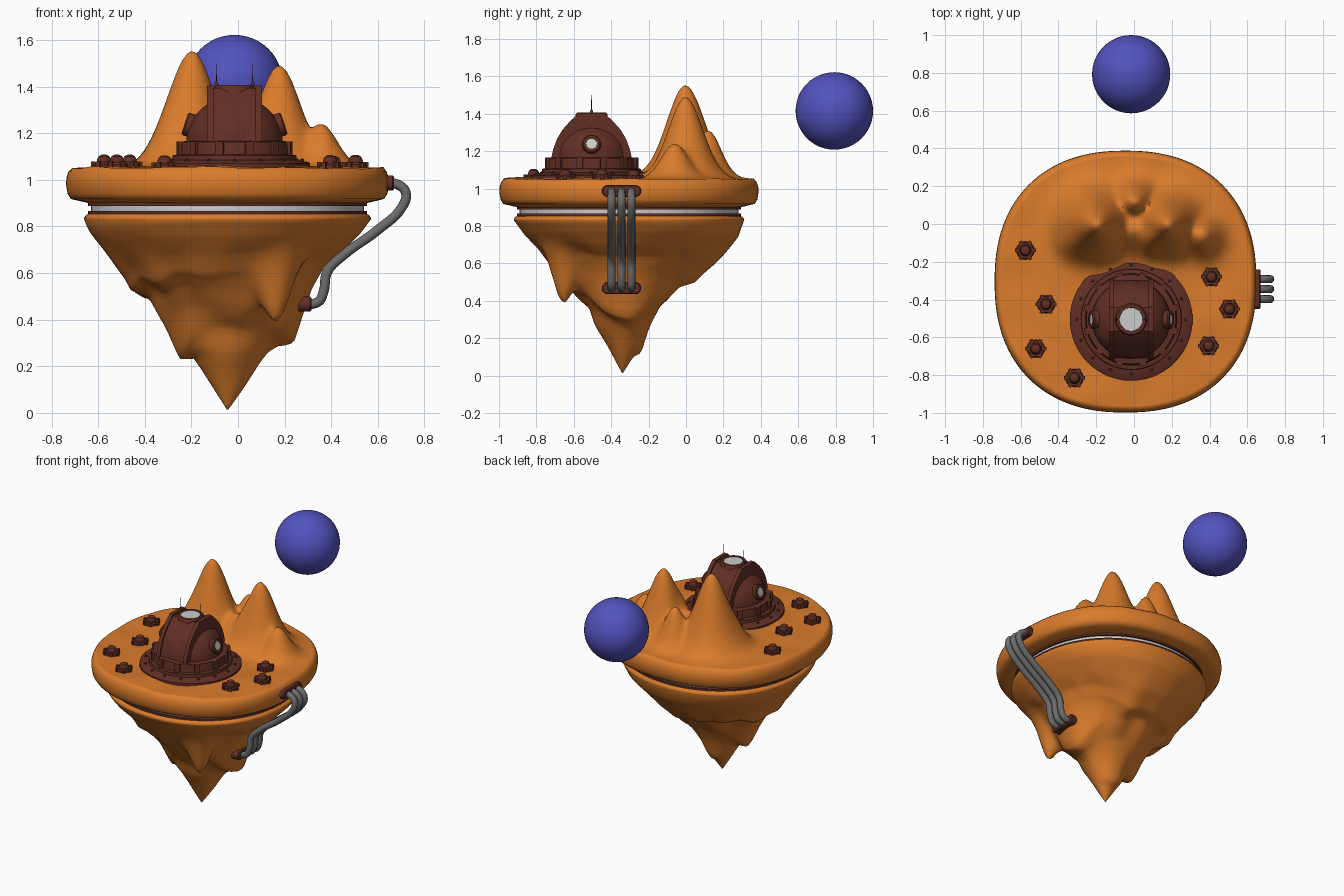
import bpy, bmesh, math
from mathutils import Vector, Matrix, noise

if "Cube" in bpy.data.objects:
    bpy.data.objects.remove(bpy.data.objects["Cube"])

def material(name, r, g, b):
    m = bpy.data.materials.new(name)
    m.diffuse_color = (r, g, b, 1)
    m.use_nodes = True
    m.node_tree.nodes["Principled BSDF"].inputs["Base Color"].default_value = m.diffuse_color
    return m

ORANGE = material("orange_rock", .70, .20, .025)
BROWN = material("brown_metal", .12, .028, .018)
BLUE = material("blue_planet", .085, .085, .52)
PIPE = material("pipe_grey", .15, .15, .15)
WHITE = material("pale_glass", .72, .72, .72)

def finish(ob, mat, angle=40):
    ob.data.materials.append(mat)
    bpy.ops.object.select_all(action='DESELECT')
    ob.select_set(True)
    bpy.context.view_layer.objects.active = ob
    bpy.ops.object.shade_smooth_by_angle(angle=math.radians(angle))
    return ob

def from_bmesh(name, bm, mat, angle=40):
    bmesh.ops.recalc_face_normals(bm, faces=bm.faces)
    me = bpy.data.meshes.new(name)
    bm.to_mesh(me)
    bm.free()
    ob = bpy.data.objects.new(name, me)
    bpy.context.collection.objects.link(ob)
    return finish(ob, mat, angle)

# Stack of closed rings with capped ends; fn(row, angle) gives a point
def rings(name, rows, segs, fn, mat, angle=40):
    bm = bmesh.new()
    grid = [[bm.verts.new(fn(k, math.tau * j / segs)) for j in range(segs)] for k in range(rows)]
    for a, b in zip(grid, grid[1:]):
        for j in range(segs):
            n = (j + 1) % segs
            bm.faces.new((a[j], a[n], b[n], b[j]))
    bm.faces.new(grid[0])
    bm.faces.new(grid[-1])
    return from_bmesh(name, bm, mat, angle)

def lathe(name, profile, mat, loc=(0, 0, 0), segs=48, angle=35):
    ob = rings(name, len(profile), segs, lambda k, a: (
        profile[k][0] * math.cos(a), profile[k][0] * math.sin(a), profile[k][1]), mat, angle)
    ob.location = loc
    return ob

def box(name, loc, size, mat, rot=0):
    bm = bmesh.new()
    bmesh.ops.create_cube(bm, size=1, matrix=Matrix.Diagonal((*size, 1)))
    ob = from_bmesh(name, bm, mat)
    ob.location, ob.rotation_euler.z = loc, rot
    return ob

# Rounded-square factor for the island outline
def squircle(a, n):
    return (abs(math.cos(a)) ** n + abs(math.sin(a)) ** n) ** (-1 / n)

def interp(pts, x):
    for (x0, y0), (x1, y1) in zip(pts, pts[1:]):
        if x <= x1:
            t = (x - x0) / (x1 - x0)
            return y0 + (y1 - y0) * t
    return pts[-1][1]

CX, CY = -.045, -.305

# Upper island with its mountain range: x, y, height, spread
PEAKS = [(-.20, 0, .50, .147), (.18, 0, .435, .132), (0, .12, .25, .10), (.355, -.06, .19, .10),
         (0, -.03, .18, .12), (-.29, -.08, .2, .10), (.10, -.07, .22, .09)]

def ground(x, y):
    h = sum((A * math.exp(-((x - px) ** 2 + (y - py) ** 2) / s ** 2)) ** 4 for px, py, A, s in PEAKS) ** .25
    wob = noise.noise(Vector((x * 5, y * 5, 3)))
    mound = .02 * math.exp(-((x + .015) ** 2 + (y + .505) ** 2) / .1)
    return 1.05 + h + wob * (.01 + .06 * h) + mound

TOP = 56
RIM = [(.985, 1.035), (.997, 1.01), (1, .98), (.99, .94), (.97, .918), (.935, .912), (.86, .90), (.70, .90)]

def upper(k, a):
    f = .015 + .95 * k / (TOP - 1) if k < TOP else RIM[k - TOP][0]
    r = .693 * f * squircle(a, 2.3)
    x, y = CX + r * math.cos(a), CY + r * math.sin(a)
    return (x, y, ground(x, y) if k < TOP else RIM[k - TOP][1])

rings("upper_island", TOP + len(RIM), 144, upper, ORANGE, 60)

# Lower rock: height against radius in four directions, blended by angle
RIGHT = [(0, .01), (.095, .14), (.175, .25), (.215, .29), (.285, .32), (.32, .42), (.36, .53),
         (.42, .64), (.5, .70), (.57, .77), (.615, .83)]
LEFT = [(0, .01), (.095, .16), (.145, .235), (.205, .24), (.265, .37), (.335, .48), (.415, .52),
        (.445, .58), (.525, .69), (.595, .78), (.615, .83)]
FRONT = [(0, .01), (.08, .15), (.155, .26), (.19, .36), (.275, .46), (.34, .53), (.415, .59),
         (.48, .68), (.56, .76), (.615, .83)]
BACK = [(0, .01), (.055, .10), (.095, .12), (.135, .25), (.195, .38), (.295, .49), (.375, .50),
        (.475, .60), (.585, .74), (.615, .83)]
LOW = 44
LIP = [(1, .838), (.985, .85), (.96, .856), (.85, .856)]

def lower(k, a):
    f = .004 + .996 * k / (LOW - 1) if k < LOW else LIP[k - LOW][0]
    c, s = math.cos(a), math.sin(a)
    r = .615 * f
    x = CX + r * squircle(a, 2.12) * c
    y = CY - .035 * (1 - min(f, 1)) + r * squircle(a, 2.12) * s
    if k >= LOW:
        return (x, y, LIP[k - LOW][1])
    z = interp(RIGHT if c > 0 else LEFT, r) * c * c + interp(BACK if s > 0 else FRONT, r) * s * s
    fade = math.sin(math.pi * f) ** 2
    z += fade * (.05 * noise.noise(Vector((x * 6, y * 6, 7))) + .035 * math.sin(2 * a) ** 2)
    z -= .21 * math.exp(-((x - .17) ** 2 + (y + .66) ** 2) / .075 ** 2)
    return (x, y, z)

rings("lower_rock", LOW + len(LIP), 112, lower, ORANGE, 60)

# Metal sandwich between the two rocks
for name, r, z0, z1, mat in (("upper_flange", .598, .888, .915, BROWN), ("pale_band", .585, .862, .892, WHITE),
                             ("lower_flange", .598, .838, .866, BROWN)):
    rings(name, 2, 112, lambda k, a: (CX + r * squircle(a, 2.1) * math.cos(a),
          CY + r * squircle(a, 2.1) * math.sin(a), (z0, z1)[k]), mat)

# Observatory base, collar and dome
DX, DY = -.015, -.505
prof = [(.325, 1.03), (.325, 1.07), (.315, 1.077), (.267, 1.085), (.265, 1.105), (.243, 1.108), (.237, 1.163), (.207, 1.167)]
prof += [(.207 * math.cos(t), 1.167 + .19 * math.sin(t)) for t in (i * math.pi / 24 for i in range(1, 12))]
lathe("observatory_dome", prof, BROWN, (DX, DY, 0), 64)
for i in range(12):
    a = math.tau * (i + .5) / 12
    box("collar_block", (DX + .243 * math.cos(a), DY + .243 * math.sin(a), 1.135), (.022, .035, .06), BROWN, a)
for i in range(16):
    a = math.tau * i / 16
    lathe("base_bolt", [(.009, 1.07), (.009, 1.087), (.004, 1.091)], BROWN,
          (DX + .29 * math.cos(a), DY + .29 * math.sin(a), 0), 8)

# Arched shutter band over the dome: two rails and a recessed panel
half = [(.215, 1.165), (.205, 1.21), (.185, 1.265), (.155, 1.315), (.115, 1.36), (.065, 1.405)]

def arch(name, x0, x1, s):
    pts = [(y * s, 1.165 + (z - 1.165) * s) for y, z in half]
    pts += [(-y, z) for y, z in reversed(pts)]
    bm = bmesh.new()
    face = bm.faces.new([bm.verts.new((DX + x0, DY + y, z)) for y, z in pts])
    ext = bmesh.ops.extrude_face_region(bm, geom=[face])["geom"]
    bmesh.ops.translate(bm, verts=[v for v in ext if isinstance(v, bmesh.types.BMVert)], vec=(x1 - x0, 0, 0))
    return from_bmesh(name, bm, BROWN, 30)

arch("shutter_rail_left", -.117, -.09, 1)
arch("shutter_rail_right", .09, .117, 1)
arch("shutter_panel", -.09, .09, .955)
lathe("skylight_ring", [(.088, 1.34), (.085, 1.397), (.078, 1.406), (.062, 1.406), (.06, 1.400)], BROWN, (DX, DY, 0))
lathe("skylight_glass", [(.061, 1.39), (.061, 1.403)], WHITE, (DX, DY, 0))

# Side portholes and antennae
for side in (-1, 1):
    tilt = side * math.radians(72)
    for name, p, mat in (("porthole_ring", [(.05, -.03), (.05, .015), (.044, .022), (.03, .022), (.028, .014)], BROWN),
                         ("porthole_glass", [(.029, 0), (.029, .018)], WHITE)):
        ob = lathe(name, p, mat, (DX + side * .193, DY, 1.235), 32)
        ob.rotation_euler.y = tilt
    lathe("antenna", [(.009, 1.39), (.008, 1.415), (.002, 1.425), (.0015, 1.50)], BROWN, (DX + side * .078, DY, 0), 10)

# Small vents scattered over the ground
for x, y in ((-.575, -.14), (-.465, -.425), (-.52, -.66), (-.315, -.815), (.41, -.28), (.505, -.45), (.395, -.645)):
    z = ground(x, y)
    lathe("vent", [(.048, -.02), (.048, .014), (.042, .022), (.031, .022), (.03, .034), (.023, .048), (.01, .055)],
          BROWN, (x, y, z), 20)
    for i in range(6):
        a = math.tau * i / 6
        box("vent_clamp", (x + .047 * math.cos(a), y + .047 * math.sin(a), z + .012), (.018, .018, .026), BROWN, a)

# Side pipes
PATH = [(.63, .985), (.685, .98), (.72, .945), (.705, .885), (.60, .785), (.45, .675), (.383, .605),
        (.367, .52), (.345, .477), (.28, .465)]
for y in (-.398, -.345, -.292):
    cu = bpy.data.curves.new("pipe", 'CURVE')
    cu.dimensions, cu.bevel_depth, cu.bevel_resolution, cu.use_fill_caps = '3D', .021, 4, True
    sp = cu.splines.new('BEZIER')
    sp.bezier_points.add(len(PATH) - 1)
    sp.resolution_u = 5
    for bp, (x, z) in zip(sp.bezier_points, PATH):
        bp.co = (x, y, z)
        bp.handle_left_type = bp.handle_right_type = 'AUTO'
    cu.materials.append(PIPE)
    bpy.context.collection.objects.link(bpy.data.objects.new("pipe", cu))

# Pill-shaped pipe mounts
for name, x0, x1, z in (("upper_pipe_mount", .60, .67, .987), ("lower_pipe_mount", .25, .315, .467)):
    def pill(k, a):
        s = .026 if k in (0, 3) else .032
        dy = .073 if math.cos(a) >= 0 else -.073
        return ((x0, x0 + .006, x1 - .006, x1)[k], -.345 + dy + s * math.cos(a), z + s * math.sin(a))
    rings(name, 4, 32, pill, BROWN)

# Distant planet
bpy.ops.mesh.primitive_uv_sphere_add(segments=48, ring_count=24, radius=.207, location=(-.015, .793, 1.415))
planet = bpy.context.object
planet.name = "planet"
finish(planet, BLUE)
